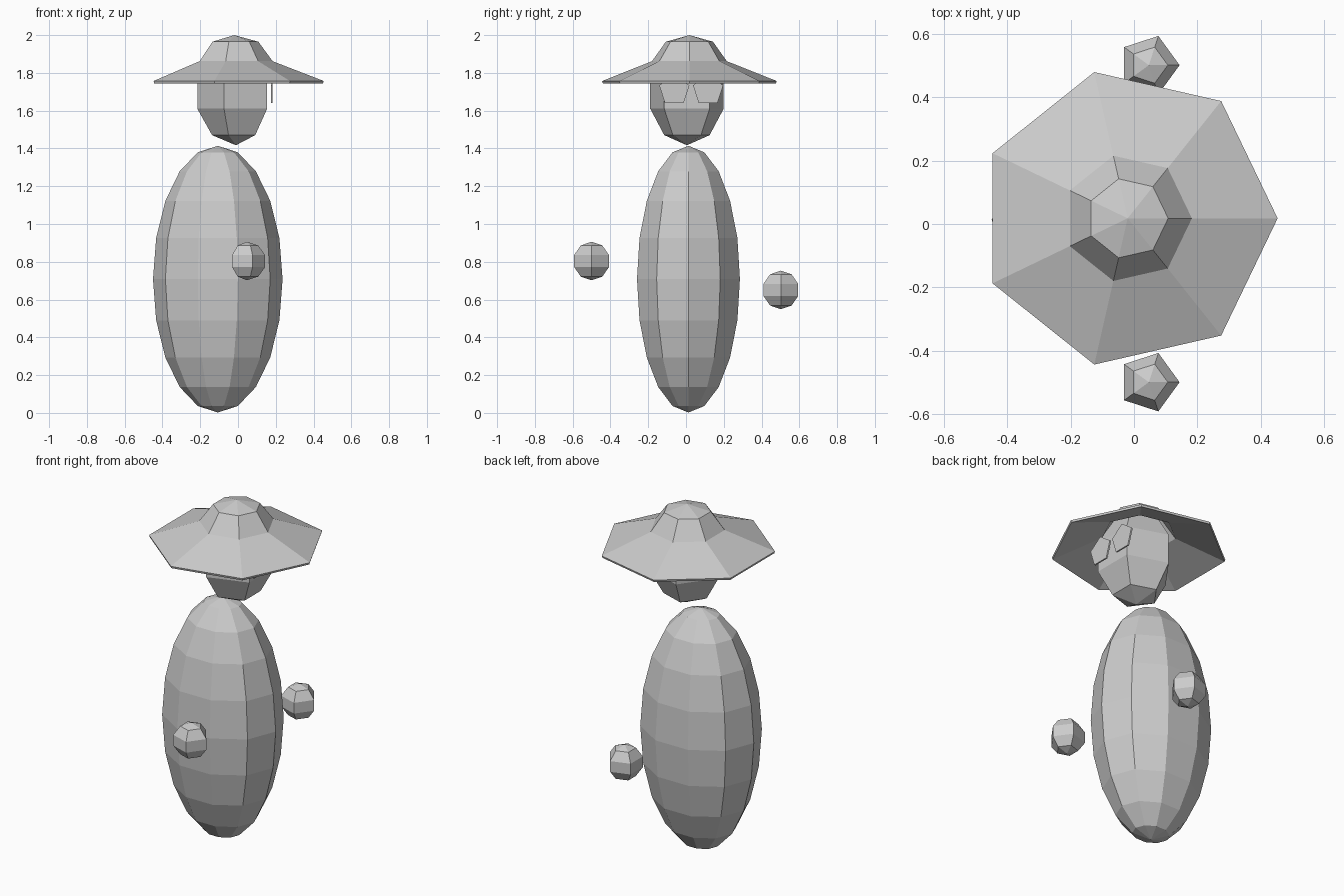
import bpy
import bmesh
from math import sin, cos, pi, radians
from mathutils import Matrix

cube = bpy.data.objects.get("Cube")
if cube:
    bpy.data.objects.remove(cube, do_unlink=True)

GREY = (0.6, 0.6, 0.6, 1)
grey = bpy.data.materials.new("plain grey")
grey.use_nodes = True
grey.diffuse_color = GREY
grey.node_tree.nodes["Principled BSDF"].inputs["Base Color"].default_value = GREY


def finish(name, bm):
    bmesh.ops.recalc_face_normals(bm, faces=bm.faces)
    mesh = bpy.data.meshes.new(name)
    bm.to_mesh(mesh)
    bm.free()
    mesh.materials.append(grey)
    obj = bpy.data.objects.new(name, mesh)
    bpy.context.collection.objects.link(obj)
    return obj


def lathe(name, profile, sides, centre, turn=0.0, stretch_y=1.0):
    """Turn a list of (radius, height) around z; radius 0 makes a pole."""
    bm = bmesh.new()
    rings = []
    for r, z in profile:
        count = sides if r > 0 else 1
        rings.append([bm.verts.new((r * cos(turn + 2 * pi * i / sides),
                                    r * sin(turn + 2 * pi * i / sides) * stretch_y, z))
                      for i in range(count)])
    for low, high in zip(rings, rings[1:]):
        for i in range(sides):
            j = (i + 1) % sides
            corners = [low[i % len(low)], low[j % len(low)],
                       high[j % len(high)], high[i % len(high)]]
            bm.faces.new(list(dict.fromkeys(corners)))
    bm.transform(Matrix.Translation(centre))
    return finish(name, bm)


def ball(rings, radius, height):
    """Profile of a stretched ball, pole to pole."""
    arc = [(radius * sin(pi * k / rings), -height * cos(pi * k / rings))
           for k in range(1, rings)]
    return [(0, -height)] + arc + [(0, height)]


def lens(name, centre, radius=0.084, thick=0.009):
    """Thin five-sided plate facing +x, flat edge down."""
    bm = bmesh.new()
    rim = [bm.verts.new((0, radius * sin(2 * pi * i / 5), radius * cos(2 * pi * i / 5)))
           for i in range(5)]
    face = bm.faces.new(rim)
    grown = bmesh.ops.extrude_face_region(bm, geom=[face])["geom"]
    moved = [v for v in grown if isinstance(v, bmesh.types.BMVert)]
    bmesh.ops.translate(bm, verts=moved, vec=(thick, 0, 0))
    bm.transform(Matrix.Translation(centre))
    return finish(name, bm)


# Egg-shaped body
lathe("body", ball(10, 0.343, 0.706), 10, (-0.107, 0.013, 0.708), stretch_y=0.835)

# Head, a flat side turned towards +x
lathe("head", ball(5, 0.215, 0.28), 5, (-0.011, 0.005, 1.697), turn=radians(180))

# Floating hands at different heights
lathe("front_hand", ball(5, 0.102, 0.102), 5, (0.047, -0.5, 0.804))
lathe("back_hand", ball(5, 0.102, 0.102), 5, (0.047, 0.502, 0.651))

# Seven-sided hat: thin shell, crown outside then hollow inside
hat = [(0, 2.0), (0.128, 1.965), (0.203, 1.862), (0.474, 1.757),
       (0.47, 1.745), (0.2, 1.848), (0.123, 1.955), (0, 1.988)]
lathe("hat", hat, 7, (-0.02, 0.018, 0))

# Eye plates
lens("front_lens", (0.174, -0.062, 1.708))
lens("back_lens", (0.174, 0.117, 1.708))
